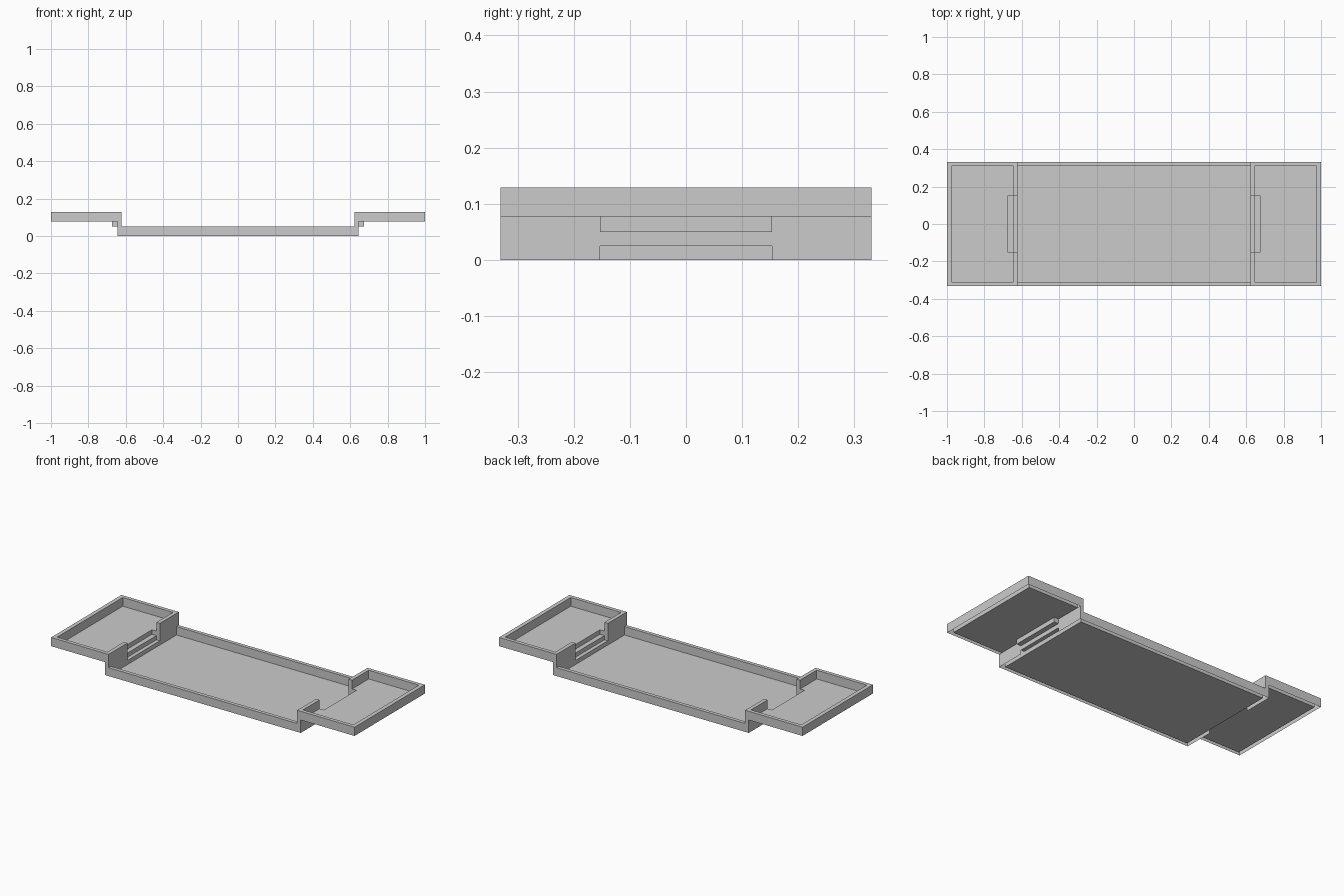
import bpy
import bmesh

if "Cube" in bpy.data.objects:
    bpy.data.objects.remove(bpy.data.objects["Cube"])

# key dimensions (one quarter is built, then mirrored in x and y)
L, LI = 1.0, 0.976            # end wall, outer and inner
W, WI = 0.331, 0.309          # side wall, outer and inner
P0, P1 = 0.622, 0.645         # partition between basin and raised tray
S, N = 0.674, 0.153           # first step depth, half width of spillway
RIM, FLOOR, TOP = 0.05, 0.077, 0.129
T1, T2 = 0.05, 0.025          # step heights


def quarter_part(name, rects):
    """Each rect is (x range, y range, z range, facing); one range is a number."""
    bm = bmesh.new()
    for *spans, facing in rects:
        axis = next(i for i, s in enumerate(spans) if not isinstance(s, tuple))
        u, v = (axis + 1) % 3, (axis + 2) % 3
        verts = []
        for a, b in ((0, 0), (1, 0), (1, 1), (0, 1)):
            co = [0.0, 0.0, 0.0]
            co[axis], co[u], co[v] = spans[axis], spans[u][a], spans[v][b]
            verts.append(bm.verts.new(co))
        bm.faces.new(verts if facing > 0 else verts[::-1])
    bmesh.ops.remove_doubles(bm, verts=bm.verts, dist=1e-5)
    mesh = bpy.data.meshes.new(name)
    bm.to_mesh(mesh)
    bm.free()
    ob = bpy.data.objects.new(name, mesh)
    bpy.context.collection.objects.link(ob)
    mirror = ob.modifiers.new("Mirror", 'MIRROR')
    mirror.use_axis = (True, True, False)
    return ob


# lower basin: floor and side walls, hollow underneath the rim
quarter_part("basin", [
    ((0, P0), (0, WI), 0.0, 1),
    ((0, P0), WI, (0, RIM), -1),
    ((0, P0), (WI, W), RIM, 1),
    ((0, P0), W, (0, RIM), 1),
])

# raised end trays: floor, side walls, end wall
quarter_part("end_trays", [
    ((P1, LI), (N, WI), FLOOR, 1),
    ((S, LI), (0, N), FLOOR, 1),
    ((P1, LI), WI, (FLOOR, TOP), -1),
    ((P1, LI), (WI, W), TOP, 1),
    ((P1, L), W, (FLOOR, TOP), 1),
    (LI, (0, WI), (FLOOR, TOP), -1),
    ((LI, L), (0, W), TOP, 1),
    (L, (0, W), (FLOOR, TOP), 1),
])

# partitions between basin and end trays, on both sides of the spillway
quarter_part("partitions", [
    (P0, (N, WI), (0, TOP), -1),
    (P0, (WI, W), (RIM, TOP), -1),
    (P1, (N, W), (0, FLOOR), 1),
    (P1, (N, WI), (FLOOR, TOP), 1),
    ((P0, P1), (N, W), TOP, 1),
    ((P0, P1), W, (0, TOP), 1),
    ((P0, P1), N, (T2, TOP), -1),
])

# stepped spillways
quarter_part("spillway_steps", [
    (S, (0, N), (T1, FLOOR), -1),
    ((P1, S), (0, N), T1, 1),
    (P1, (0, N), (T2, T1), -1),
    ((P0, P1), (0, N), T2, 1),
    (P0, (0, N), (0, T2), -1),
    ((P1, S), N, (T1, FLOOR), -1),
])
